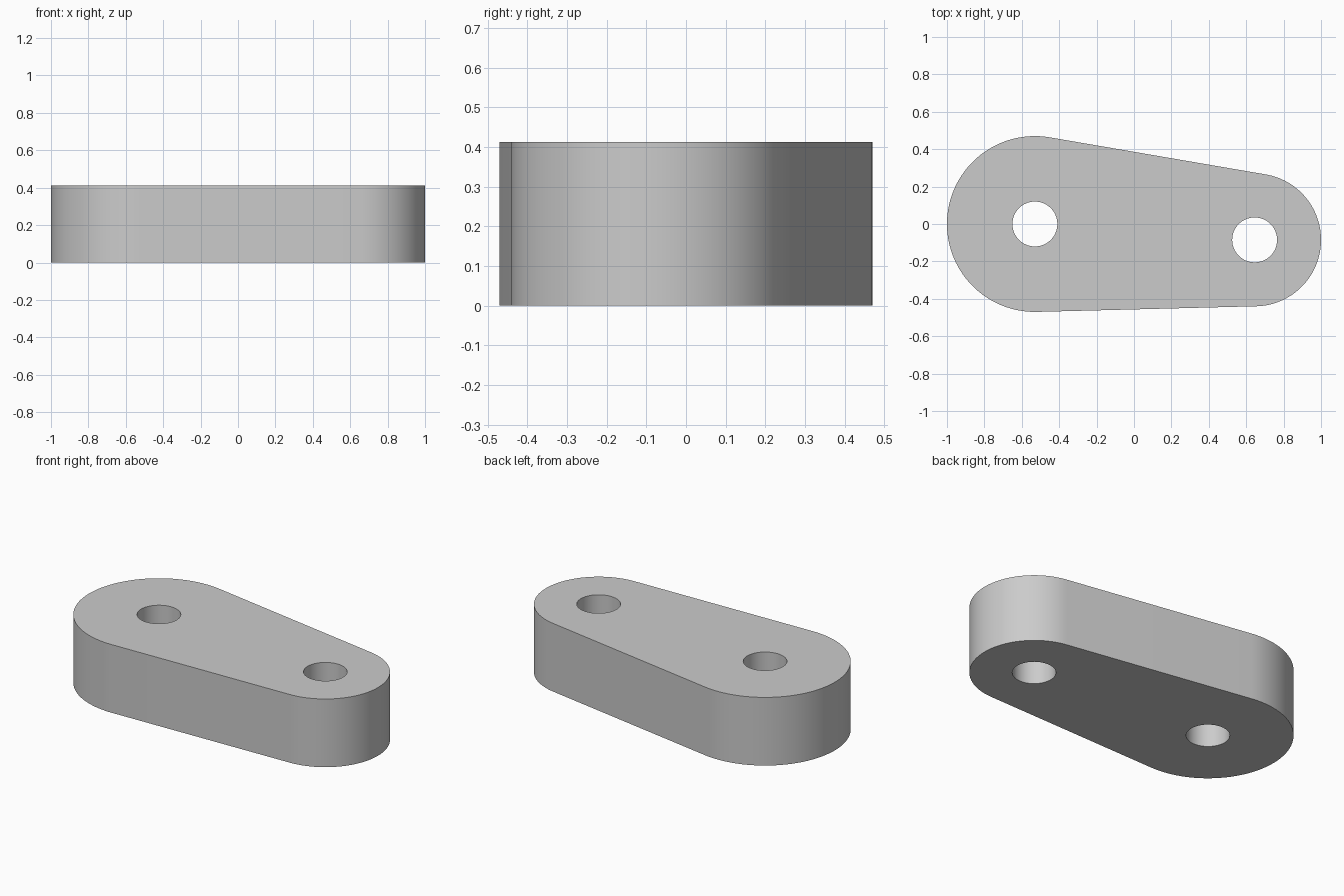
import bpy, bmesh
from math import acos, atan2, cos, sin, hypot, pi, radians

cube = bpy.data.objects.get("Cube")
if cube:
    bpy.data.objects.remove(cube, do_unlink=True)

HEIGHT = 0.413
HOLE_RADIUS = 0.12
BIG = (-0.53, 0.0, 0.47)        # x, y, radius of each rounded end
SMALL = (0.645, -0.085, 0.355)


def arc(x, y, radius, start, end, steps):
    return [(x + radius * cos(start + (end - start) * i / steps),
             y + radius * sin(start + (end - start) * i / steps))
            for i in range(steps + 1)]


# Outline: two end arcs joined by their common tangents
dx, dy = SMALL[0] - BIG[0], SMALL[1] - BIG[1]
axis = atan2(dy, dx)
spread = acos((BIG[2] - SMALL[2]) / hypot(dx, dy))
outline = arc(*BIG, axis + spread, axis + 2 * pi - spread, 64)
outline += arc(*SMALL, axis - spread, axis + spread, 64)
holes = [arc(x, y, HOLE_RADIUS, 0, 2 * pi, 64)[:-1] for x, y, _ in (BIG, SMALL)]

# Flat plate with two holes, then extruded upwards
bm = bmesh.new()
edges = []
for loop in [outline] + holes:
    verts = [bm.verts.new((x, y, 0)) for x, y in loop]
    edges += [bm.edges.new((verts[i - 1], verts[i])) for i in range(len(verts))]
bmesh.ops.triangle_fill(bm, use_beauty=True, use_dissolve=False, edges=edges,
                        normal=(0, 0, 1))
result = bmesh.ops.extrude_face_region(bm, geom=bm.faces[:], use_keep_orig=True)
top = [v for v in result["geom"] if isinstance(v, bmesh.types.BMVert)]
bmesh.ops.translate(bm, verts=top, vec=(0, 0, HEIGHT))
bmesh.ops.recalc_face_normals(bm, faces=bm.faces[:])
mesh = bpy.data.meshes.new("link_plate")
bm.to_mesh(mesh)
bm.free()
plate = bpy.data.objects.new("link_plate", mesh)
bpy.context.collection.objects.link(plate)

# Plain grey material
grey = bpy.data.materials.new("light_grey")
grey.use_nodes = True
colour = (0.6, 0.6, 0.6, 1)
grey.diffuse_color = colour
grey.node_tree.nodes["Principled BSDF"].inputs["Base Color"].default_value = colour
mesh.materials.append(grey)

# Smooth curved walls with crisp rims
bpy.ops.object.select_all(action="DESELECT")
plate.select_set(True)
bpy.context.view_layer.objects.active = plate
bpy.ops.object.shade_smooth_by_angle(angle=radians(30))
